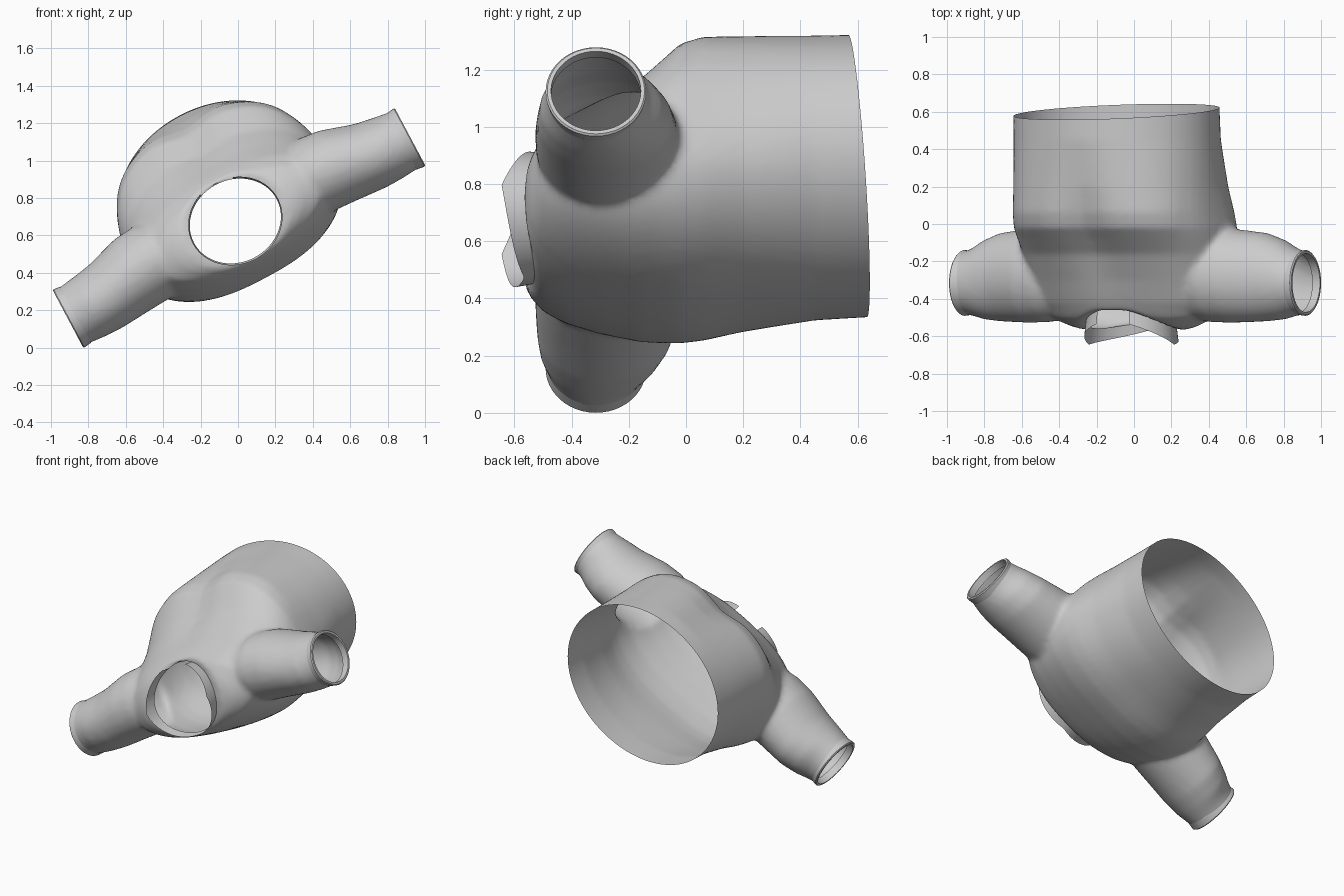
import bpy, bmesh
from math import sin, cos, pi, radians, copysign, atan2, exp
from mathutils import Matrix, Vector

if "Cube" in bpy.data.objects:
    bpy.data.objects.remove(bpy.data.objects["Cube"])

# The shirt is built upright in its own frame (X across, Y neck to hem, Z back to chest), then tilted
PLACE = Matrix.Translation((0, 0, 0.65)) @ Matrix.Rotation(radians(-28), 4, 'Y')


def loft(bm, rings, cap):
    rows = [[bm.verts.new(p) for p in ring] for ring in rings]
    n = len(rows[0])
    for a, b in zip(rows, rows[1:]):
        for i in range(n):
            j = (i + 1) % n
            bm.faces.new((a[i], a[j], b[j], b[i]))
    if cap:
        bm.faces.new(rows[0])
        bm.faces.new(rows[-1])


def torso_ring(y, half, back, front, power, valley, pinch, n=72):
    mid, b = (front + back) / 2, (front - back) / 2
    pts = []
    for i in range(n):
        t = 2 * pi * i / n
        c, s = cos(t), sin(t)
        x = half * copysign(abs(c) ** (2 / power), c)
        z = mid + b * copysign(abs(s) ** (2 / power), s)
        if s > 0:
            z -= valley * exp(-(x / 0.14) ** 2)
        x *= 1 - pinch * min(1, max(0, (z + 0.05) / 0.45))
        pts.append((x, y, z))
    return pts


def sleeve_ring(x, yc, ry, zc, rz, n=48):
    return [(x, yc + ry * cos(2 * pi * i / n), zc + rz * sin(2 * pi * i / n)) for i in range(n)]


def finish(obj, angle):
    obj.data.transform(PLACE)
    bpy.ops.object.select_all(action='DESELECT')
    obj.select_set(True)
    bpy.context.view_layer.objects.active = obj
    bpy.ops.object.shade_smooth_by_angle(angle=radians(angle))


def make_object(name, bm):
    bmesh.ops.recalc_face_normals(bm, faces=bm.faces)
    mesh = bpy.data.meshes.new(name)
    bm.to_mesh(mesh)
    bm.free()
    obj = bpy.data.objects.new(name, mesh)
    bpy.context.collection.objects.link(obj)
    return obj


# Torso: y, half width, back depth, front depth, squareness, chest valley, chest pinch
torso = [(0.75, 0.57, -0.26, 0.675, 2.0, 0, 0), (0.45, 0.575, -0.275, 0.665, 2.05, 0, 0.01),
         (0.2, 0.595, -0.295, 0.645, 2.3, 0.02, 0.05), (0.06, 0.615, -0.31, 0.63, 2.5, 0.04, 0.08),
         (-0.02, 0.625, -0.315, 0.6, 2.5, 0.045, 0.09), (-0.08, 0.62, -0.31, 0.535, 2.5, 0.04, 0.09),
         (-0.16, 0.61, -0.30, 0.45, 2.5, 0.03, 0.09), (-0.3, 0.585, -0.27, 0.36, 2.4, 0.01, 0.08),
         (-0.42, 0.555, -0.24, 0.295, 2.2, 0, 0.05), (-0.5, 0.48, -0.215, 0.24, 2.1, 0, 0),
         (-0.55, 0.36, -0.19, 0.18, 2.0, 0, 0), (-0.58, 0.24, -0.15, 0.12, 2.0, 0, 0)]
# Sleeve: distance out, y centre, y radius, z centre, z radius
sleeve = [(0.3, -0.28, 0.22, 0.04, 0.19), (0.5, -0.275, 0.25, 0.045, 0.215),
          (0.62, -0.277, 0.251, 0.035, 0.212), (0.8, -0.284, 0.237, 0.0, 0.19),
          (0.9, -0.298, 0.213, -0.008, 0.18), (0.97, -0.31, 0.182, -0.01, 0.172),
          (1.03, -0.315, 0.166, -0.012, 0.165), (1.12, -0.315, 0.166, -0.012, 0.165)]

bm = bmesh.new()
loft(bm, [torso_ring(*r) for r in torso], True)
for side in (-1, 1):
    loft(bm, [sleeve_ring(side * r[0], *r[1:]) for r in sleeve], True)
shirt = make_object("shirt_body", bm)

# Merge torso and sleeves into one skin
remesh = shirt.modifiers.new("merge", 'REMESH')
remesh.mode = 'VOXEL'
remesh.voxel_size = 0.018
relax = shirt.modifiers.new("relax", 'SMOOTH')
relax.factor = 0.5
relax.iterations = 5
graph = bpy.context.evaluated_depsgraph_get()
skin = bpy.data.meshes.new_from_object(shirt.evaluated_get(graph))
shirt.modifiers.clear()
shirt.data = skin

# Open the hem and both sleeve ends
bm = bmesh.new()
bm.from_mesh(skin)
for point, normal in (((0, 0.605, 0.15), (-0.01, 1, 0.09)),
                      ((1.03, 0, 0), (1, 0, 0)), ((-1.03, 0, 0), (-1, 0, 0))):
    bmesh.ops.bisect_plane(bm, geom=bm.verts[:] + bm.edges[:] + bm.faces[:],
                           plane_co=Vector(point), plane_no=Vector(normal), clear_outer=True)

# Open the neck and trim it to a clean oval with a dipped front and raised shoulders
NA, NB, NZ = 0.25, 0.22, 0.03


def neck_dist(v):
    return ((v.co.x / NA) ** 2 + ((v.co.z - NZ) / NB) ** 2) ** 0.5


def neck_angle(v):
    return atan2((v.co.z - NZ) / NB, v.co.x / NA)


bmesh.ops.delete(bm, geom=[v for v in bm.verts if v.co.y < -0.3 and neck_dist(v) < 1], context='VERTS')
rim = [v for v in bm.verts if v.is_boundary and v.co.y < -0.3 and abs(v.co.x) < 0.4]
rim_set = set(rim)
for v in rim:
    t = neck_angle(v)
    v.co = (NA * cos(t), -0.492 - 0.06 * cos(t) ** 2 + 0.038 * sin(t), NZ + NB * sin(t))
near = [v for v in bm.verts if v not in rim_set and v.co.y < -0.3 and neck_dist(v) < 1.35]
for k in range(8):
    bmesh.ops.smooth_vert(bm, verts=near, factor=0.5, use_axis_x=True, use_axis_y=True, use_axis_z=True)

# Standing collar, open at the front and rising to a point over each shoulder
edges = [e for e in bm.edges if e.is_boundary and all(v in rim_set for v in e.verts)
         and not all(v.co.z > NZ and abs(v.co.x) < 0.1 for v in e.verts)]
new = bmesh.ops.extrude_edge_only(bm, edges=edges)['geom']
for v in (g for g in new if isinstance(g, bmesh.types.BMVert)):
    t = neck_angle(v)
    v.co.y = -0.535 + 0.03 * sin(t) - 0.11 * abs(1 - abs(t) / (pi / 2))
    v.co.x *= 1.03
    v.co.z = NZ + (v.co.z - NZ) * 1.05
bmesh.ops.recalc_face_normals(bm, faces=bm.faces)
bm.to_mesh(skin)
bm.free()
finish(shirt, 40)

# Folded cuffs: distance out, radius
cuff = [(0.985, 0.17), (1.03, 0.176), (1.036, 0.17), (1.036, 0.157), (0.99, 0.157)]
for side, name in ((-1, "left_cuff"), (1, "right_cuff")):
    bm = bmesh.new()
    loft(bm, [sleeve_ring(side * x, -0.315, r, -0.012, r) for x, r in cuff], False)
    finish(make_object(name, bm), 35)
